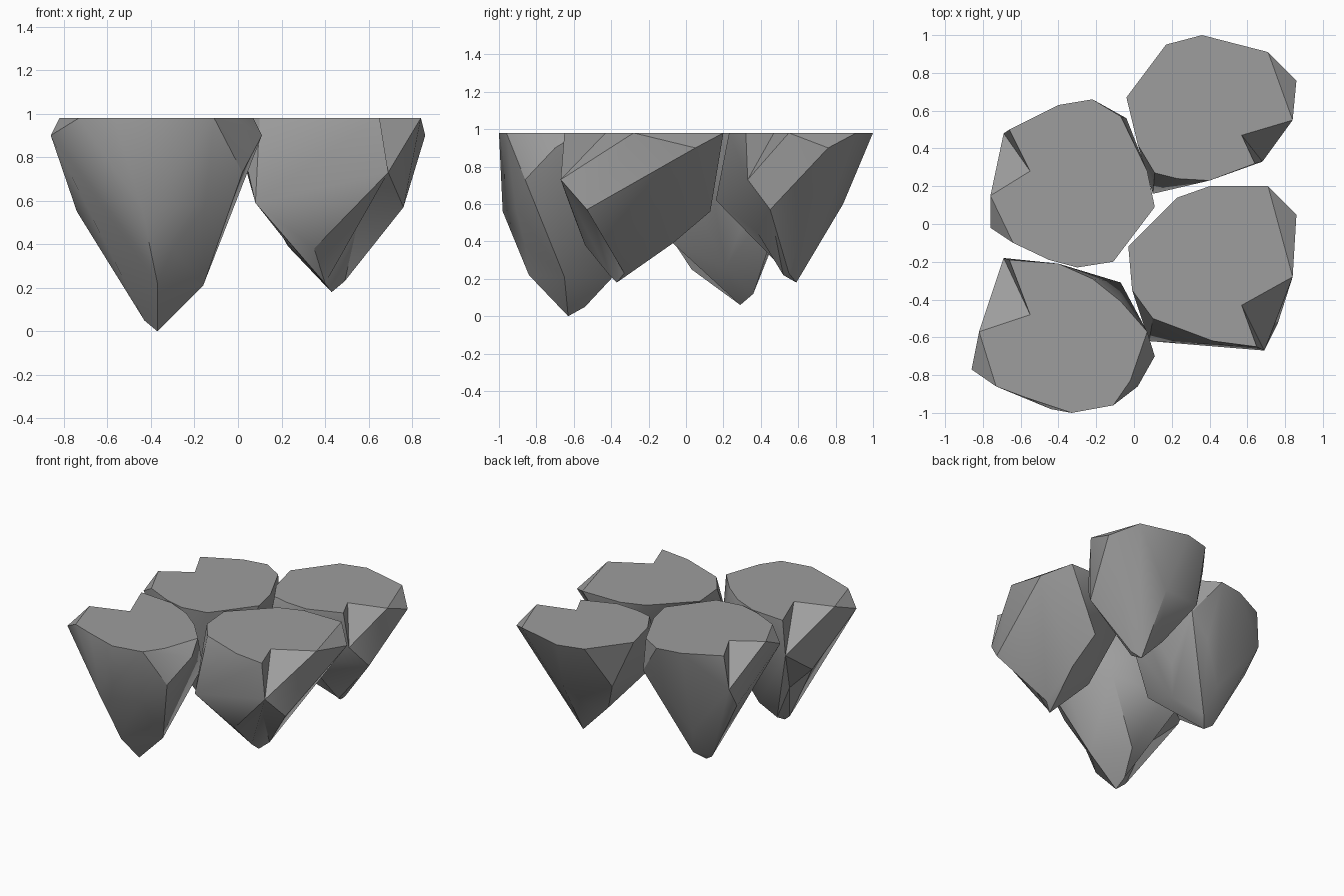
import bpy
import bmesh
from math import radians
from mathutils import Vector
from mathutils.geometry import intersect_point_line

if "Cube" in bpy.data.objects:
    bpy.data.objects.remove(bpy.data.objects["Cube"], do_unlink=True)

TOP = 98  # flat upper surface, in hundredths of a unit

stone = bpy.data.materials.new("stone_grey")
stone.use_nodes = True
stone.diffuse_color = (0.34, 0.34, 0.34, 1)
bsdf = next(n for n in stone.node_tree.nodes if n.type == "BSDF_PRINCIPLED")
bsdf.inputs["Base Color"].default_value = stone.diffuse_color


def to_vector(x, y, z=TOP):
    return Vector((x, y, z)) / 100


def edge_distance(edge, point):
    start, end = (v.co for v in edge.verts)
    factor = intersect_point_line(point, start, end)[1]
    return (start.lerp(end, min(max(factor, 0), 1)) - point).length


def chip(bm, edge, point):
    """Pull the middle of an edge to a point and crease the faces beside it."""
    ends = list(edge.verts)
    inner = bmesh.utils.edge_split(edge, ends[0], 0.5)[1]
    inner.co = point
    for face in list(inner.link_faces):
        if face.normal.z < 0.9:
            far = [v for v in face.verts if v is not inner and v not in ends]
            lowest = min(far, key=lambda v: v.co.z)
            bmesh.utils.face_split(face, inner, lowest)
    bm.normal_update()


def make_rock(name, notch, rim, belly, dents):
    """Tapering faceted rock. The notch is chipped into the rim edge
    between the first two rim points, dents into the nearest lower edge."""
    bm = bmesh.new()
    rim_verts = [bm.verts.new(to_vector(*point)) for point in rim]
    for point in belly:
        bm.verts.new(to_vector(*point))

    # faceted body
    bmesh.ops.convex_hull(bm, input=list(bm.verts))
    loose = [v for v in bm.verts if not v.link_faces]
    bmesh.ops.delete(bm, geom=loose, context="VERTS")
    bmesh.ops.dissolve_limit(bm, angle_limit=radians(1),
                             verts=list(bm.verts), edges=list(bm.edges))
    bmesh.ops.recalc_face_normals(bm, faces=list(bm.faces))

    # chipped rim corner and hollows in the belly
    chip(bm, bm.edges.get(rim_verts[:2]), to_vector(*notch))
    for dent in dents:
        point = to_vector(*dent)
        nearest = min(bm.edges, key=lambda e: edge_distance(e, point))
        chip(bm, nearest, point)

    mesh = bpy.data.meshes.new(name)
    bm.to_mesh(mesh)
    bm.free()
    mesh.materials.append(stone)
    rock = bpy.data.objects.new(name, mesh)
    bpy.context.collection.objects.link(rock)

    # soft shading over shallow creases, crisp facets elsewhere
    bpy.ops.object.select_all(action="DESELECT")
    rock.select_set(True)
    bpy.context.view_layer.objects.active = rock
    bpy.ops.object.shade_smooth_by_angle(angle=radians(30))


# tallest rock, front right
make_rock(
    "front_right_rock",
    notch=(-55, -48),
    rim=[(-66, -19), (-82, -57), (-73, -86), (-57, -92), (-33, -100),
         (-11, -96), (-2, -83), (7, -57), (-7, -41), (-22, -29), (-40, -21)],
    belly=[(-69, -18, 73), (-86, -77, 90), (-74, -42, 55), (-44, -98, 56),
           (-15, -91, 58), (2, -86, 73), (11, -70, 90), (-7, -31, 64),
           (-37, -84, 22), (-46, -68, 20), (-16, -65, 21), (-43, -60, 5),
           (-37, -63, 0), (-37, -54, 5), (-32, -40, 20), (-48, -23, 58)],
    dents=[(-30, -86, 38), (-50, -50, 32)],
)

# back right rock
make_rock(
    "back_right_rock",
    notch=(-55, 28),
    rim=[(-66, 50), (-76, 15), (-64, -10), (-45, -19), (-30, -23),
         (-11, -20), (11, 9), (7, 28), (-7, 57), (-22, 66), (-40, 63)],
    belly=[(-69, 48, 73), (-76, -2, 90), (-67, 36, 56), (-43, -18, 57),
           (-18, -7, 39), (2, 0, 72), (-4, 56, 73), (-20, 53, 58),
           (-37, 3, 25), (-16, 21, 26), (-9, 29, 46), (-37, 29, 6),
           (-43, 31, 10), (-31, 36, 12), (-36, 44, 32)],
    dents=[(-30, 3, 40)],
)

# front left rock
make_rock(
    "front_left_rock",
    notch=(57, -43),
    rim=[(65, -65), (84, -28), (71, 20), (40, 20), (23, 14),
         (-3, -12), (-1, -35), (10, -50), (42, -62)],
    belly=[(69, -67, 73), (86, 5, 90), (76, -53, 57), (8, -62, 59),
           (39, -59, 51), (35, -54, 38), (40, -41, 22), (43, -37, 18),
           (54, -46, 36), (49, -33, 23), (48, -7, 39), (45, 13, 56),
           (23, -20, 40)],
    dents=[(55, -49, 50)],
)

# back left rock
make_rock(
    "back_left_rock",
    notch=(57, 47),
    rim=[(64, 32), (84, 55), (71, 91), (36, 100), (17, 95),
         (-4, 67), (2, 42), (11, 27), (23, 24), (40, 23)],
    belly=[(68, 33, 73), (86, 76, 90), (76, 45, 57), (10, 16, 62),
           (43, 59, 18), (46, 52, 22), (49, 55, 23),
           (46, 69, 39), (42, 84, 60), (23, 58, 39), (8, 75, 65)],
    dents=[(37, 38, 45), (30, 62, 36)],
)
